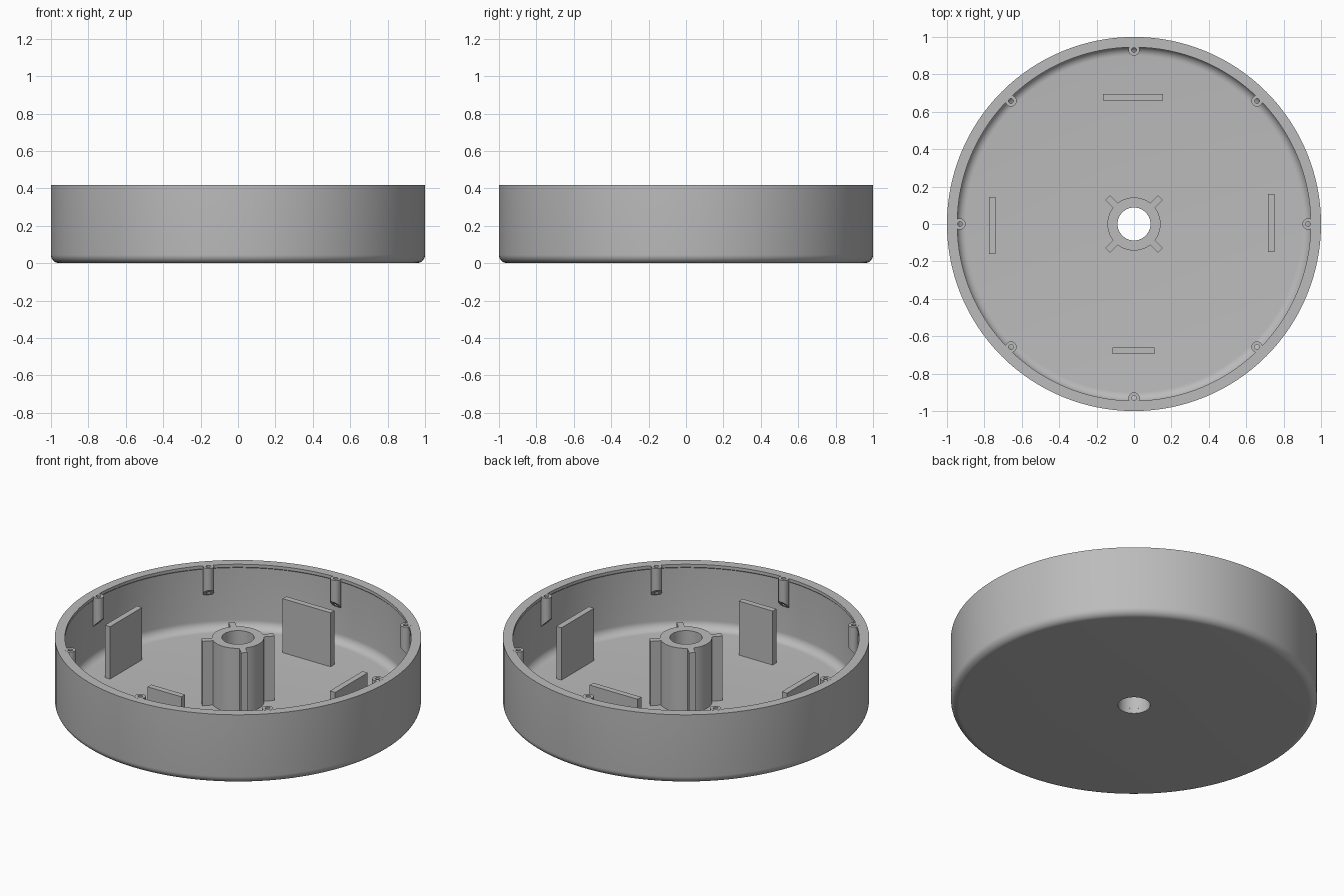
import bpy, bmesh, math
from mathutils import Matrix

if "Cube" in bpy.data.objects:
    bpy.data.objects.remove(bpy.data.objects["Cube"], do_unlink=True)

HEIGHT = 0.418
FLOOR = 0.03

grey = bpy.data.materials.new("plain grey")
grey.use_nodes = True
colour = (0.5, 0.5, 0.5, 1)
grey.diffuse_color = colour
grey.node_tree.nodes["Principled BSDF"].inputs["Base Color"].default_value = colour


def add_object(name, bm, smooth=False):
    bmesh.ops.recalc_face_normals(bm, faces=bm.faces)
    mesh = bpy.data.meshes.new(name)
    bm.to_mesh(mesh)
    bm.free()
    mesh.materials.append(grey)
    obj = bpy.data.objects.new(name, mesh)
    bpy.context.collection.objects.link(obj)
    if smooth:
        bpy.ops.object.select_all(action="DESELECT")
        obj.select_set(True)
        bpy.context.view_layer.objects.active = obj
        bpy.ops.object.shade_smooth_by_angle(angle=math.radians(30))
    return obj


def lathe(profile, steps):
    """Spin a closed (radius, height) outline around the z axis."""
    bm = bmesh.new()
    ring = [bm.verts.new((r, 0, z)) for r, z in profile]
    edges = [bm.edges.new((ring[i - 1], v)) for i, v in enumerate(ring)]
    bmesh.ops.spin(bm, geom=ring + edges, cent=(0, 0, 0), axis=(0, 0, 1),
                   angle=math.tau, steps=steps, use_merge=True)
    bmesh.ops.remove_doubles(bm, verts=bm.verts, dist=1e-5)
    return bm


def fillet(r, z, radius, start, end, count=8):
    """Points of an arc in the lathe outline, angles in degrees."""
    angles = [math.radians(start + (end - start) * i / count) for i in range(count + 1)]
    return [(r + radius * math.cos(a), z + radius * math.sin(a)) for a in angles]


def box(name, size, location, turn=0):
    bm = bmesh.new()
    matrix = (Matrix.Rotation(turn, 4, "Z") @ Matrix.Translation(location)
              @ Matrix.Diagonal((*size, 1)))
    bmesh.ops.create_cube(bm, size=1, matrix=matrix)
    return add_object(name, bm)


# Round tray: rounded outer foot, thin lip, filleted floor and centre hole
bore = 0.088
tray = [(bore, 0)]
tray += fillet(0.955, 0.045, 0.045, -90, 0)
tray += [(1, HEIGHT), (0.945, HEIGHT), (0.945, 0.4), (0.95, 0.395)]
tray += fillet(0.9, FLOOR + 0.05, 0.05, 0, -90)
tray += [(bore, FLOOR)]
add_object("tray", lathe(tray, 128), smooth=True)

# Central hub tube
hub = [(bore, FLOOR), (0.142, FLOOR), (0.142, HEIGHT), (bore, HEIGHT)]
add_object("hub", lathe(hub, 64), smooth=True)

# Four diagonal fins on the hub
for i in range(4):
    box(f"hub_fin_{i + 1}", (0.07, 0.035, HEIGHT - FLOOR),
        (0.165, 0, (HEIGHT + FLOOR) / 2), math.radians(45 + 90 * i))

# Eight screw bosses on the wall, with slanted undersides
for i in range(8):
    top, bottom = HEIGHT + 0.0008, HEIGHT - 0.16
    bm = lathe([(0.013, bottom), (0.03, bottom), (0.03, top), (0.013, top)], 24)
    for v in bm.verts:
        if v.co.z < bottom + 0.01:
            v.co.z -= v.co.x
    bm.transform(Matrix.Rotation(math.tau * i / 8, 4, "Z") @ Matrix.Translation((0.93, 0, 0)))
    add_object(f"screw_boss_{i + 1}", bm, smooth=True)

# Four upright plates standing on the floor: width, depth, centre x, centre y, top
plates = {
    "back_plate": (0.32, 0.035, -0.005, 0.678, 0.355),
    "front_plate": (0.225, 0.035, -0.003, -0.678, 0.355),
    "left_plate": (0.035, 0.31, 0.735, 0.005, 0.345),
    "right_plate": (0.035, 0.305, -0.758, -0.007, 0.345),
}
for name, (w, d, x, y, top) in plates.items():
    box(name, (w, d, top - FLOOR), (x, y, (top + FLOOR) / 2))
